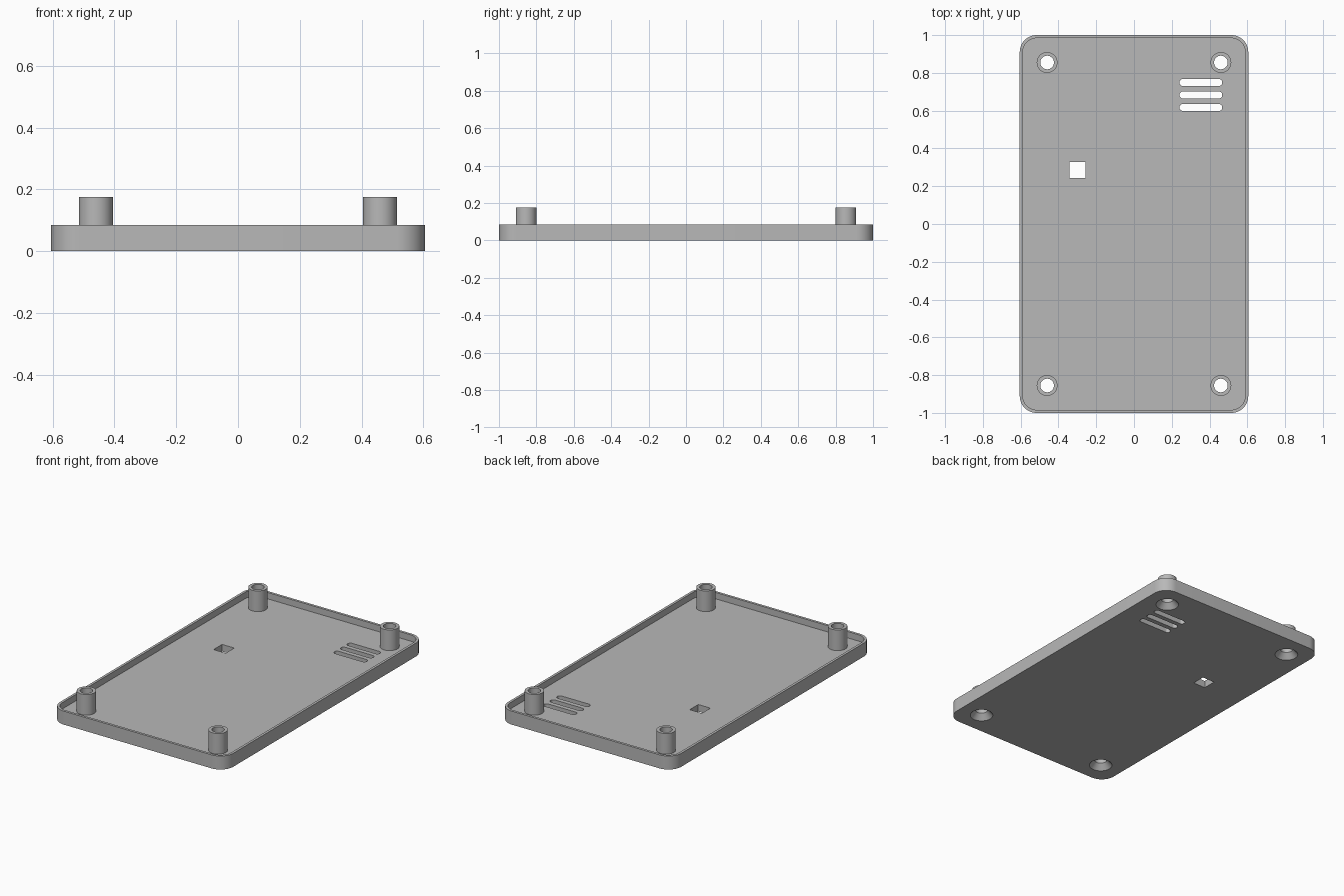
import bpy, bmesh, math
from mathutils import Matrix

if "Cube" in bpy.data.objects:
    bpy.data.objects.remove(bpy.data.objects["Cube"])

HALF_X, HALF_Y, RIM_Z, FLOOR_Z = 0.605, 1.0, 0.085, 0.045
CORNER, LIP = 0.09, 0.016
POST_X, POST_Y, POST_Z = 0.46, 0.855, 0.175
POST_R, BORE_R, SINK_R, SINK_Z = 0.055, 0.036, 0.067, 0.035

grey = bpy.data.materials.new("plain grey")
grey.use_nodes = True
colour = (0.48, 0.48, 0.48, 1)
grey.diffuse_color = colour
grey.node_tree.nodes["Principled BSDF"].inputs["Base Color"].default_value = colour


def finish(name, bm):
    bmesh.ops.recalc_face_normals(bm, faces=bm.faces)
    mesh = bpy.data.meshes.new(name)
    bm.to_mesh(mesh)
    bm.free()
    mesh.materials.append(grey)
    obj = bpy.data.objects.new(name, mesh)
    bpy.context.collection.objects.link(obj)
    return obj


def rounded_prism(name, cx, cy, hx, hy, r, z0, z1, steps=12):
    """Upright prism with a rounded rectangle outline."""
    bm = bmesh.new()
    ring = []
    for k, (sx, sy) in enumerate(((1, 1), (-1, 1), (-1, -1), (1, -1))):
        for i in range(steps + 1 if r else 1):
            a = math.pi / 2 * (k + i / steps)
            ring.append(bm.verts.new((cx + sx * (hx - r) + r * math.cos(a),
                                      cy + sy * (hy - r) + r * math.sin(a), z0)))
    base = bm.faces.new(ring)
    top = bmesh.ops.extrude_face_region(bm, geom=[base])["geom"]
    bmesh.ops.translate(bm, vec=(0, 0, z1 - z0),
                        verts=[v for v in top if isinstance(v, bmesh.types.BMVert)])
    return finish(name, bm)


def lathe(name, x, y, profile, closed, steps=48):
    """Revolve a radius and height profile about an upright axis."""
    bm = bmesh.new()
    rings = []
    for r, z in profile:
        rings.append([bm.verts.new((x + r * math.cos(math.tau * i / steps),
                                    y + r * math.sin(math.tau * i / steps), z))
                      for i in range(steps)])
    if closed:
        rings.append(rings[0])
    else:
        bm.faces.new(rings[0])
        bm.faces.new(rings[-1])
    for low, high in zip(rings, rings[1:]):
        for i in range(steps):
            j = (i + 1) % steps
            bm.faces.new((low[i], low[j], high[j], high[i]))
    return finish(name, bm)


def activate(obj):
    bpy.ops.object.select_all(action="DESELECT")
    obj.select_set(True)
    bpy.context.view_layer.objects.active = obj


def cut(target, cutter):
    activate(target)
    mod = target.modifiers.new("cut", "BOOLEAN")
    mod.operation, mod.solver, mod.object = "DIFFERENCE", "EXACT", cutter
    bpy.ops.object.modifier_apply(modifier=mod.name)
    bpy.data.objects.remove(cutter)


def smooth(obj):
    activate(obj)
    bpy.ops.object.shade_smooth_by_angle(angle=math.radians(30))


# Shallow tray with a thin raised lip
tray = rounded_prism("cover_tray", 0, 0, HALF_X, HALF_Y, CORNER, 0, RIM_Z)
cut(tray, rounded_prism("tray_cavity", 0, 0, HALF_X - LIP, HALF_Y - LIP,
                        CORNER - LIP, FLOOR_Z, RIM_Z + 0.1))

# Speaker slots and square opening
for y in (0.749, 0.683, 0.617):
    cut(tray, rounded_prism("slot_cutter", 0.354, y, 0.113, 0.0185, 0.018, -0.1, 0.2))
cut(tray, rounded_prism("window_cutter", -0.299, 0.287, 0.0425, 0.0425, 0, -0.1, 0.2))

# Hollow corner posts over countersunk screw holes
for sx, side in ((1, "left"), (-1, "right")):
    for sy, end in ((-1, "front"), (1, "back")):
        x, y = sx * POST_X, sy * POST_Y
        slope = (SINK_R - BORE_R) / SINK_Z
        cut(tray, lathe("screw_cutter", x, y,
                        [(SINK_R + slope * 0.01, -0.01), (BORE_R, SINK_Z), (BORE_R, 0.2)], False))
        post = lathe(f"{end}_{side}_post", x, y,
                     [(BORE_R, FLOOR_Z), (POST_R, FLOOR_Z), (POST_R, POST_Z), (BORE_R, POST_Z)], True)
        smooth(post)
smooth(tray)
